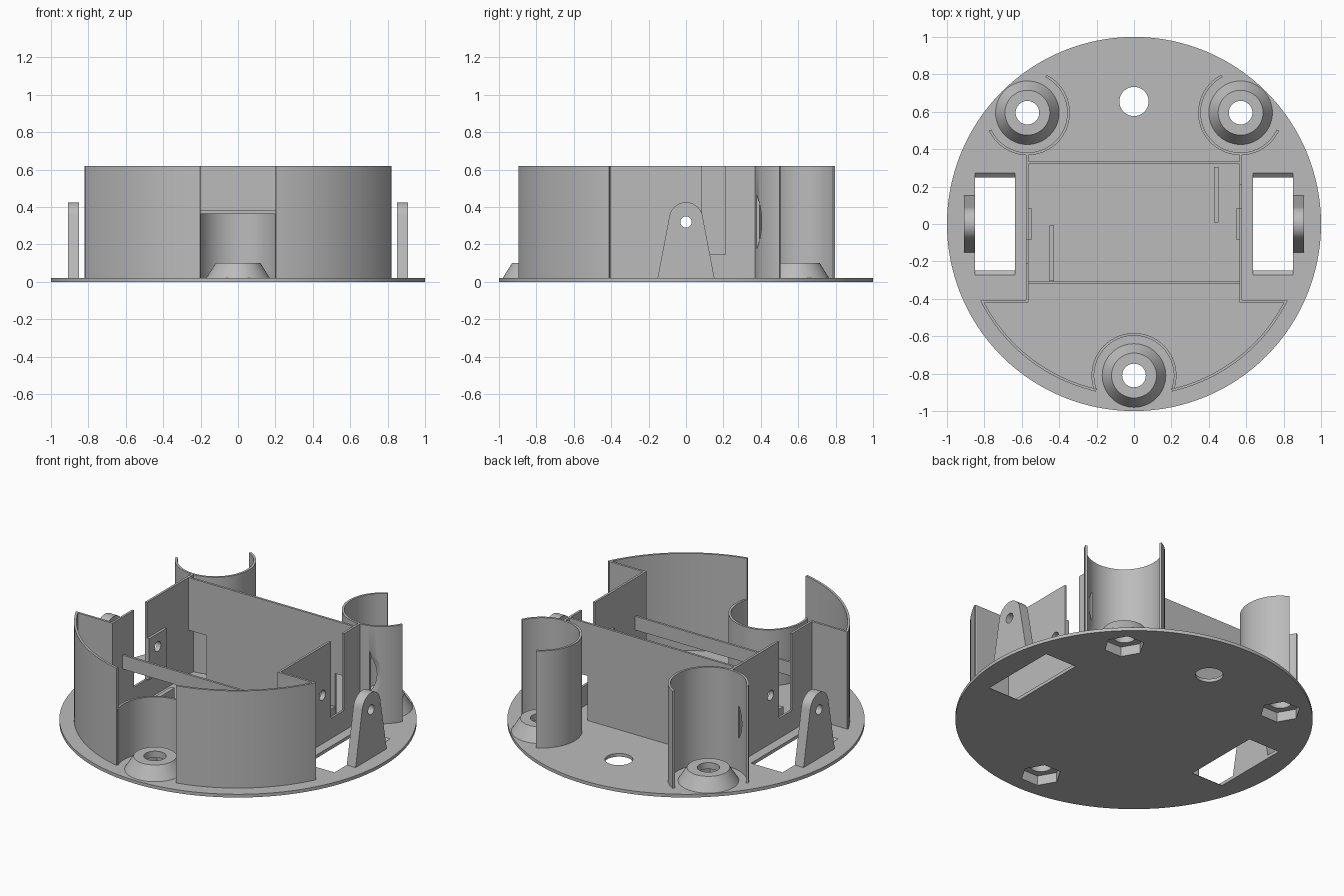
import bpy, bmesh, math
from mathutils import Matrix, Vector

if "Cube" in bpy.data.objects:
    bpy.data.objects.remove(bpy.data.objects["Cube"])

grey = bpy.data.materials.new("plain_grey")
grey.use_nodes = True
grey.diffuse_color = (0.5, 0.5, 0.5, 1)
grey.node_tree.nodes["Principled BSDF"].inputs["Base Color"].default_value = (0.5, 0.5, 0.5, 1)

FLOOR, TOP, AXLE = 0.02, 0.62, 0.32
T = 0.014                                   # wall thickness
BOSSES = {"front": (0, -0.81), "left": (0.57, 0.595), "right": (-0.57, 0.595)}


def finish(name, bm):
    bmesh.ops.recalc_face_normals(bm, faces=bm.faces)
    me = bpy.data.meshes.new(name)
    bm.to_mesh(me)
    bm.free()
    me.materials.append(grey)
    ob = bpy.data.objects.new(name, me)
    bpy.context.collection.objects.link(ob)
    return ob


def prism(name, pts, lo, hi, along_x=False):
    """Extrude an outline up z, or a (y, z) outline along x."""
    bm = bmesh.new()
    place = (lambda p: (lo, p[0], p[1])) if along_x else (lambda p: (p[0], p[1], lo))
    face = bm.faces.new([bm.verts.new(place(p)) for p in pts])
    new = bmesh.ops.extrude_face_region(bm, geom=[face])["geom"]
    step = Vector((hi - lo, 0, 0)) if along_x else Vector((0, 0, hi - lo))
    bmesh.ops.translate(bm, vec=step, verts=[v for v in new if isinstance(v, bmesh.types.BMVert)])
    return finish(name, bm)


def box(name, x0, x1, y0, y1, z0, z1):
    return prism(name, [(x0, y0), (x1, y0), (x1, y1), (x0, y1)], z0, z1)


def cone(name, c, r0, r1, z0, z1, n=64, turn=0):
    bm = bmesh.new()
    m = Matrix.Translation((c[0], c[1], (z0 + z1) / 2)) @ Matrix.Rotation(turn, 4, "Z")
    bmesh.ops.create_cone(bm, cap_ends=True, segments=n, radius1=r0, radius2=r1, depth=z1 - z0, matrix=m)
    return finish(name, bm)


def arc(c, r, a0, a1, n=48):
    angles = [math.radians(a0 + (a1 - a0) * i / n) for i in range(n + 1)]
    return [(c[0] + r * math.cos(a), c[1] + r * math.sin(a)) for a in angles]


def curved_wall(name, c, r, a0, a1, z1):
    return prism(name, arc(c, r, a0, a1) + arc(c, r - T, a1, a0), FLOOR, z1)


def wheel(s):
    lo, hi = sorted((s * 0.635, s * 0.85))
    return prism("cutter", arc((0, AXLE), 0.405, 0, 354, 59), lo, hi, True)


def axle_hole(s, r=0.03):
    lo, hi = sorted((s * 0.5, s * 0.95))
    return prism("cutter", arc((0, AXLE), r, 0, 348, 29), lo, hi, True)


def cut(ob, cutters):
    """Subtract each cutter, bake the result and drop the cutters."""
    for c in cutters:
        c.hide_render = True
        mod = ob.modifiers.new("cut", "BOOLEAN")
        mod.operation, mod.solver, mod.object = "DIFFERENCE", "EXACT", c
    dg = bpy.context.evaluated_depsgraph_get()
    dg.update()
    me = bpy.data.meshes.new_from_object(ob.evaluated_get(dg))
    ob.modifiers.clear()
    ob.data = me
    for c in cutters:
        bpy.data.objects.remove(c)
    return ob


# Round base plate with wheel slots, cable hole and nut openings
def nut(c):
    return cone("cutter", c, 0.115, 0.115, -0.05, 0.06, 6, math.radians(30))


base = cone("base_plate", (0, 0), 1, 1, 0, FLOOR, 128)
cut(base, [wheel(1), wheel(-1), cone("cutter", (0, 0.655), 0.078, 0.078, -0.1, 0.1)]
    + [nut(c) for c in BOSSES.values()])

# Conical screw bosses with a nut pocket below
for side, c in BOSSES.items():
    boss = cone(side + "_screw_boss", c, 0.17, 0.12, FLOOR, 0.1)
    cut(boss, [nut(c), cone("cutter", c, 0.063, 0.063, 0.04, 0.2, 48)])

# Curved screw shields
curved_wall("front_screw_shield", BOSSES["front"], 0.227, -21, 201, 0.365)
for side, s, a0, a1 in (("left", 1, 117, 335), ("right", -1, 63, -155)):
    shield = curved_wall(side + "_screw_shield", BOSSES[side], 0.227, a0, a1, TOP)
    cut(shield, [wheel(s)])

# Parts on each side
for side, s in (("left", 1), ("right", -1)):
    def span(a, b):
        return sorted((s * a, s * b))

    # Curved front shell and its flat return wall
    a0, a1 = (-26.6, -77.2) if s > 0 else (206.6, 257.2)
    curved_wall(side + "_front_shell", (0, 0), 0.918, a0, a1, TOP)
    box(side + "_return_wall", *span(0.563, 0.817), -0.42, -0.406, FLOOR, TOP)

    # Motor wall with a notch and an axle hole
    wall = box(side + "_motor_wall", *span(0.563, 0.577), -0.42, 0.37, FLOOR, TOP)
    y0, y1 = span(0.085, 0.21)
    cut(wall, [box("cutter", *span(0.5, 0.65), y0, y1, 0.145, 0.8), axle_hole(s)])
    pad = box(side + "_motor_pad", *span(0.548, 0.563), -0.085, 0.085, 0.145, 0.4)
    cut(pad, [axle_hole(s)])

    # Low motor rib on the floor
    y0, y1 = span(0.008, 0.305)
    box(side + "_motor_rib", *span(0.427, 0.452), y0, y1, FLOOR, 0.1)

    # Tapered axle post with a rounded head
    outline = [(0.152, FLOOR)] + arc((0, 0.335), 0.09, 10, 170, 32) + [(-0.152, FLOOR)]
    post = prism(side + "_axle_post", outline, *span(0.85, 0.91), True)
    cut(post, [axle_hole(s)])

# Cross walls between the motor walls
back = box("back_cross_wall", -0.563, 0.563, 0.32, 0.334, FLOOR, TOP)
cut(back, [box("cutter", *sorted((s * 0.44, s * 0.563)), 0.3, 0.36, 0, 0.295) for s in (1, -1)])
box("front_cross_bar", -0.563, 0.563, -0.322, -0.308, 0.3, 0.385)

# Smooth shading with crisp edges
for ob in bpy.context.collection.objects:
    if ob.type == "MESH" and grey.name in ob.data.materials:
        bpy.ops.object.select_all(action="DESELECT")
        ob.select_set(True)
        bpy.context.view_layer.objects.active = ob
        bpy.ops.object.shade_smooth_by_angle(angle=math.radians(30))
